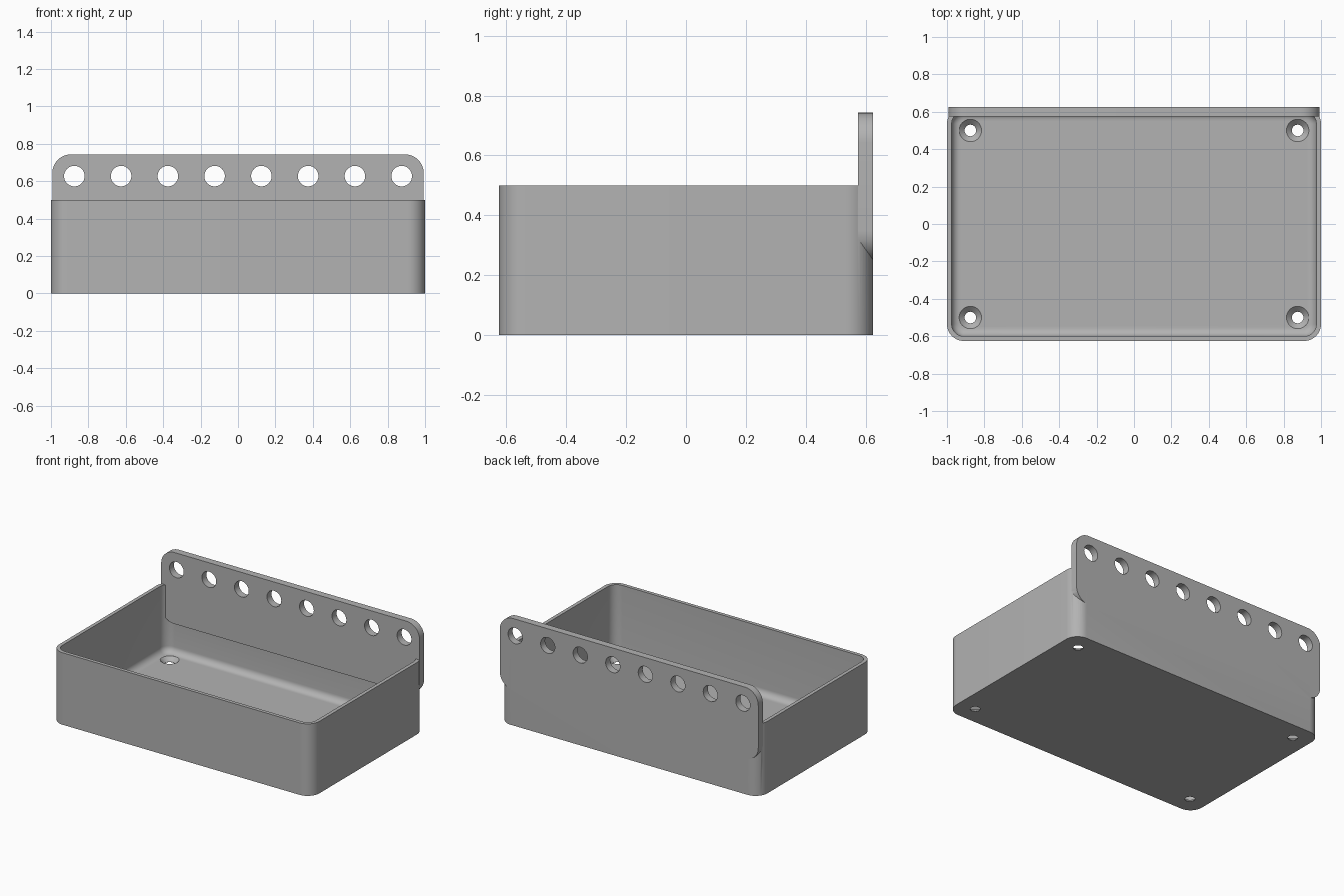
import bpy, bmesh
from math import sin, cos, pi
from mathutils import Matrix, Vector

if "Cube" in bpy.data.objects:
    bpy.data.objects.remove(bpy.data.objects["Cube"], do_unlink=True)

grey = bpy.data.materials.new("plain grey")
grey.use_nodes = True
grey.diffuse_color = (0.45, 0.45, 0.45, 1)
grey.node_tree.nodes["Principled BSDF"].inputs["Base Color"].default_value = (0.45, 0.45, 0.45, 1)


def rounded_rect(half_w, half_h, r, steps=12):
    """Outline of a rectangle with round corners, anticlockwise."""
    pts = []
    for q, (sx, sy) in enumerate([(1, 1), (-1, 1), (-1, -1), (1, -1)]):
        for i in range(steps + 1):
            a = (q + i / steps) * pi / 2
            pts.append((sx * (half_w - r) + r * cos(a), sy * (half_h - r) + r * sin(a)))
    return pts


def loft(name, rings, matrix=Matrix()):
    """Closed solid through a stack of (outline, height) rings."""
    bm = bmesh.new()
    loops = [[bm.verts.new(matrix @ Vector((x, y, z))) for x, y in pts] for pts, z in rings]
    n = len(loops[0])
    for low, high in zip(loops, loops[1:]):
        for i in range(n):
            j = (i + 1) % n
            bm.faces.new((low[i], low[j], high[j], high[i]))
    bm.faces.new(loops[0][::-1])
    bm.faces.new(loops[-1])
    bmesh.ops.recalc_face_normals(bm, faces=bm.faces[:])
    mesh = bpy.data.meshes.new(name)
    bm.to_mesh(mesh)
    bm.free()
    mesh.materials.append(grey)
    obj = bpy.data.objects.new(name, mesh)
    bpy.context.collection.objects.link(obj)
    return obj


def combine(target, tool, operation):
    """Apply a boolean and remove the tool."""
    mod = target.modifiers.new("bool", 'BOOLEAN')
    mod.operation, mod.object, mod.solver = operation, tool, 'EXACT'
    bpy.context.view_layer.objects.active = target
    bpy.ops.object.modifier_apply(modifier=mod.name)
    bpy.data.objects.remove(tool, do_unlink=True)


def disc(r):
    return rounded_rect(r, r, r - 0.0001, 8)


WALL, FLOOR, CORNER, FILLET = 0.025, 0.03, 0.09, 0.045

# Tray body
outline = rounded_rect(1, 0.625, CORNER)
tray = loft("tray", [(outline, 0), (outline, 0.5)])

# Cavity with a filleted floor edge
rings = []
for i in range(9):
    a = i / 8 * pi / 2
    d = WALL + FILLET * (1 - sin(a))
    rings.append((rounded_rect(1 - d, 0.625 - d, CORNER - d), FLOOR + FILLET * (1 - cos(a))))
rings.append((rounded_rect(1 - WALL, 0.625 - WALL, CORNER - WALL), 0.6))
combine(tray, loft("cavity", rings), 'DIFFERENCE')

# Upright hanging plate, overlapping the rear wall
upright = Matrix.Translation((0, 0.625, 0.495)) @ Matrix.Rotation(pi / 2, 4, 'X')
panel = rounded_rect(0.993, 0.248, 0.1)
combine(tray, loft("hanging_plate", [(panel, 0), (panel, 0.05)], upright), 'UNION')

# Row of hanging holes
for i in range(8):
    place = Matrix.Translation((-0.875 + 0.25 * i, 0.7, 0.627)) @ Matrix.Rotation(pi / 2, 4, 'X')
    combine(tray, loft("hole", [(disc(0.055), 0), (disc(0.055), 0.2)], place), 'DIFFERENCE')

# Countersunk screw holes in the floor
for x in (-0.875, 0.875):
    for y in (-0.5, 0.5):
        cut = [(disc(0.031), -0.05), (disc(0.031), 0.002), (disc(0.06), FLOOR), (disc(0.06), 0.06)]
        combine(tray, loft("screw_hole", cut, Matrix.Translation((x, y, 0))), 'DIFFERENCE')

tray.name = "tray_with_hanging_plate"
tray.select_set(True)
bpy.context.view_layer.objects.active = tray
bpy.ops.object.shade_smooth_by_angle(angle=0.6)
